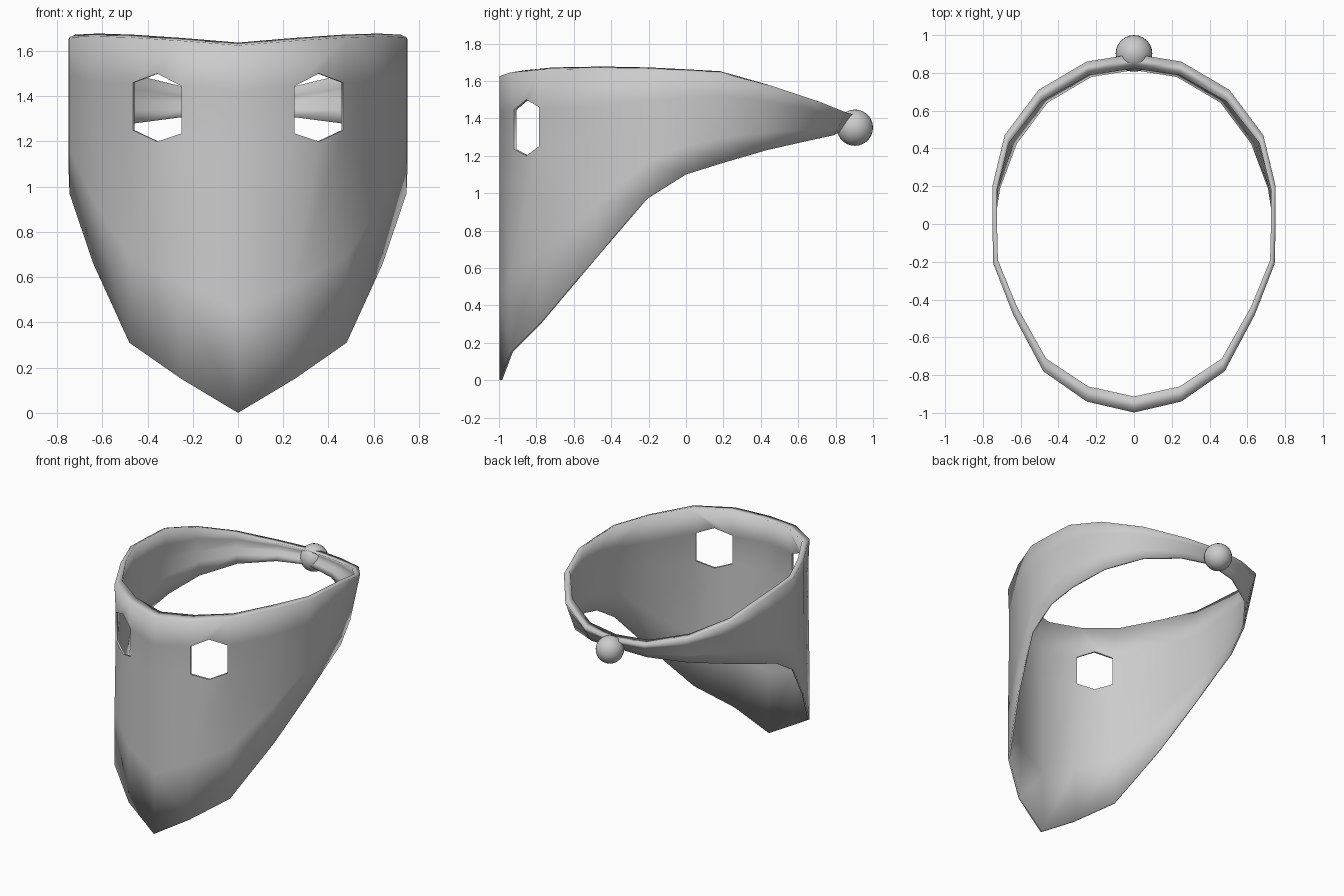
import bpy, bmesh

if "Cube" in bpy.data.objects:
    bpy.data.objects.remove(bpy.data.objects["Cube"])

# One plain grey for everything
grey = bpy.data.materials.new("grey_cloth")
grey.use_nodes = True
colour = (0.6, 0.6, 0.6, 1)
grey.diffuse_color = colour
grey.node_tree.nodes["Principled BSDF"].inputs["Base Color"].default_value = colour

# Left half outline, front to back: x, y, top z, bottom z
HALF = [
    (0.00, -0.998, 1.625, 0.00), (0.25, -0.94, 1.645, 0.15),
    (0.48, -0.78, 1.66, 0.31), (0.64, -0.48, 1.665, 0.66),
    (0.745, -0.21, 1.66, 0.97), (0.75, 0.00, 1.65, 1.10),
    (0.75, 0.20, 1.64, 1.16), (0.685, 0.47, 1.57, 1.23),
    (0.505, 0.71, 1.49, 1.28), (0.25, 0.86, 1.43, 1.31),
    (0.00, 0.90, 1.42, 1.33)]
RING = HALF + [(-x, y, t, b) for x, y, t, b in HALF[-2:0:-1]]
N = len(RING)
EYES = {1: 2, N - 2: N - 1}          # columns on each side of the eye holes
EYE_XY = {1: (0.25, -0.92), 2: (0.465, -0.787),
          N - 1: (-0.25, -0.92), N - 2: (-0.465, -0.787)}


def layer(bm, rim_x, rim_y, wall, lift):
    """One wall of the cloth: columns of five vertices plus two eye points."""
    cols = []
    for i, (x, y, t, b) in enumerate(RING):
        h = t - b
        zs = [t + lift, t - min(0.20, 0.25 * h), t - min(0.41, 0.5 * h),
              t - 0.72 * h, b]
        lean = min(0.08, max(0.0, 0.2 * y))      # strap leans in at its lower edge
        col = [bm.verts.new((x * rim_x, y * rim_y, zs[0]))]
        for r in range(1, 5):
            s = wall - lean * (t - zs[r]) / h
            px, py = EYE_XY.get(i, (x, y)) if r < 3 else (x, y)
            col.append(bm.verts.new((px * s, py * s, zs[r])))
        cols.append(col)
    mids = {}
    for a, c in EYES.items():
        m = (cols[a][1].co + cols[c][1].co) / 2
        mids[a] = [bm.verts.new((m.x, m.y, z)) for z in (1.50, 1.20)]
    return cols, mids


def skin(bm, cols, mids):
    """Faces of one wall, with six-sided eye holes left open."""
    for i in range(N):
        p, q = cols[i], cols[(i + 1) % N]
        for r in range(4):
            if i in mids and r == 1:
                continue
            loop = [p[r], p[r + 1], q[r + 1], q[r]]
            if i in mids and r == 0:
                loop.insert(2, mids[i][0])
            if i in mids and r == 2:
                loop.append(mids[i][1])
            bm.faces.new(loop)


def eye_loop(cols, mids, a, c):
    """The six vertices around one eye hole, in order."""
    return [mids[a][0], cols[c][1], cols[c][2],
            mids[a][1], cols[a][2], cols[a][1]]


# Cloth mask: thin wall with a thick rolled top rim
bm = bmesh.new()
outer, outer_eye = layer(bm, 1.0, 1.0, 1.0, 0.0)
inner, inner_eye = layer(bm, 0.967, 0.915, 0.985, 0.012)
skin(bm, outer, outer_eye)
skin(bm, inner, inner_eye)
for i in range(N):
    j = (i + 1) % N
    for r in (0, 4):
        bm.faces.new([outer[i][r], outer[j][r], inner[j][r], inner[i][r]])

# Eye hole edges, kept crisp
for a, c in EYES.items():
    o = eye_loop(outer, outer_eye, a, c)
    n = eye_loop(inner, inner_eye, a, c)
    for k in range(6):
        m = (k + 1) % 6
        bm.faces.new([o[k], o[m], n[m], n[k]])
        for loop in (o, n):
            bm.edges.get((loop[k], loop[m])).smooth = False
bmesh.ops.recalc_face_normals(bm, faces=bm.faces)
for f in bm.faces:
    f.smooth = True
mesh = bpy.data.meshes.new("face_mask")
bm.to_mesh(mesh)
bm.free()
mesh.materials.append(grey)
mask = bpy.data.objects.new("face_mask", mesh)
bpy.context.collection.objects.link(mask)

# Round knot at the back
bpy.ops.mesh.primitive_uv_sphere_add(segments=24, ring_count=14, radius=0.097,
                                     location=(0, 0.903, 1.35))
knot = bpy.context.object
knot.name = "back_knot"
knot.data.materials.append(grey)
bpy.ops.object.shade_smooth()
